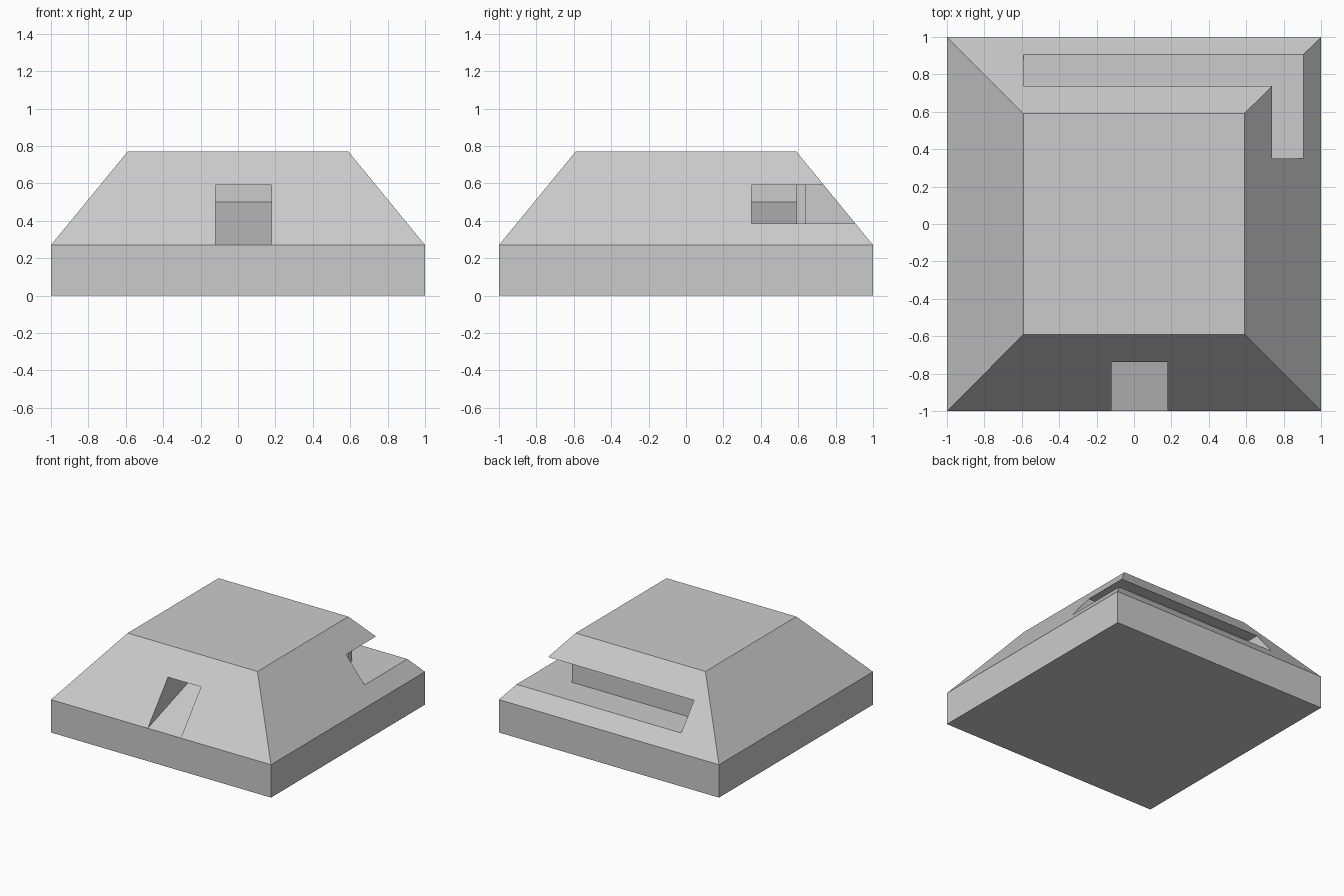
import bpy, bmesh
from mathutils import Vector

if "Cube" in bpy.data.objects:
    bpy.data.objects.remove(bpy.data.objects["Cube"])


def new_object(name, bm):
    bmesh.ops.recalc_face_normals(bm, faces=bm.faces[:])
    mesh = bpy.data.meshes.new(name)
    bm.to_mesh(mesh)
    bm.free()
    obj = bpy.data.objects.new(name, mesh)
    bpy.context.collection.objects.link(obj)
    return obj


def prism(name, points, offset):
    """Extrude a flat outline along an offset vector."""
    bm = bmesh.new()
    face = bm.faces.new([bm.verts.new(p) for p in points])
    ext = bmesh.ops.extrude_face_region(bm, geom=[face], use_keep_orig=True)
    verts = [g for g in ext["geom"] if isinstance(g, bmesh.types.BMVert)]
    bmesh.ops.translate(bm, verts=verts, vec=Vector(offset))
    return new_object(name, bm)


# Body: square slab with a sloped, flat-topped upper half
bm = bmesh.new()
rings = []
for half, z in ((1, 0), (1, 0.27), (0.59, 0.77)):
    corners = ((-half, -half), (half, -half), (half, half), (-half, half))
    rings.append([bm.verts.new((x, y, z)) for x, y in corners])
for low, high in zip(rings, rings[1:]):
    for i in range(4):
        j = (i + 1) % 4
        bm.faces.new((low[i], low[j], high[j], high[i]))
bm.faces.new(rings[0])
bm.faces.new(rings[-1])
body = new_object("bunker_body", bm)

SILL, LINTEL, STEP = 0.385, 0.59, 0.5

# Corner window slot wrapping the back and right sides
slot = [(-0.59, 0.64), (0.59, 0.64), (0.59, 0.35), (1.1, 0.35), (1.1, 1.1), (-0.59, 1.1)]
window = prism("window_cutter", [(x, y, SILL) for x, y in slot], (0, 0, LINTEL - SILL))

# Recess behind the right window, with a sloped floor
recess = [(0.7, SILL), (0.59, SILL), (0.09, STEP), (0.09, LINTEL), (0.7, LINTEL)]
alcove = prism("recess_cutter", [(x, 0.35, z) for x, z in recess], (0, 0.24, 0))

# Front doorway with a ramp rising inward
ramp = [(-1.1, 0.27), (-1, 0.27), (-0.31, STEP), (-0.31, LINTEL), (-1.1, LINTEL)]
door = prism("door_cutter", [(-0.12, y, z) for y, z in ramp], (0.3, 0, 0))

# Cut the openings, then drop the cutters
bpy.context.view_layer.objects.active = body
for cutter in (window, alcove, door):
    mod = body.modifiers.new(cutter.name, "BOOLEAN")
    mod.operation = "DIFFERENCE"
    mod.solver = "EXACT"
    mod.object = cutter
    bpy.ops.object.modifier_apply(modifier=mod.name)
    bpy.data.objects.remove(cutter, do_unlink=True)
